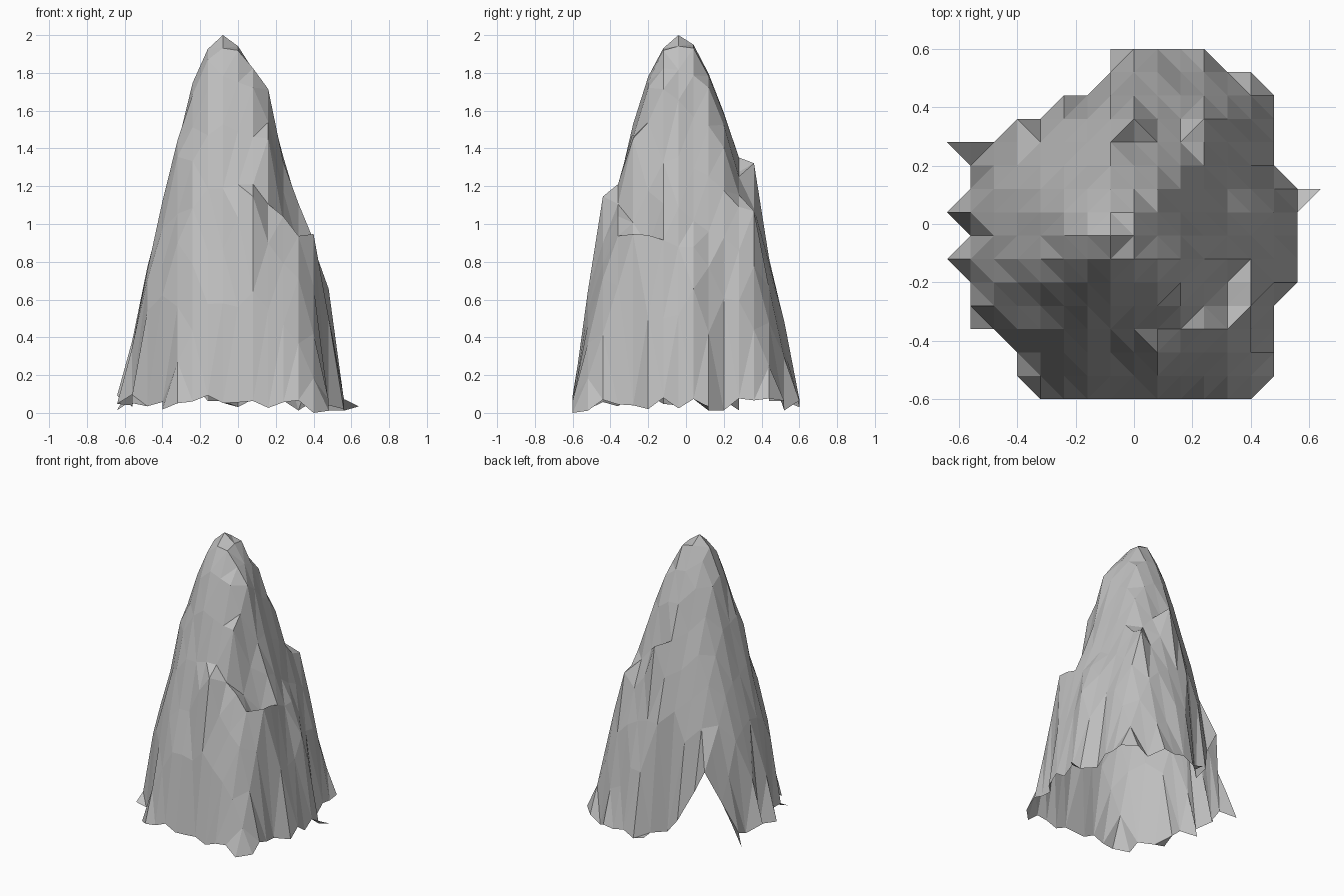
import bpy, bmesh, math, random

cube = bpy.data.objects.get("Cube")
if cube:
    bpy.data.objects.remove(cube)

random.seed(11)
STEP = 0.08
PEAK = (-0.08, -0.04)

# First and last grid column of the footprint, row by row from front to back
FIRST = [4, 3, 3, 1, 1, 1, 0, 1, 0, 1, 1, 0, 3, 5, 7, 7]
LAST = [13, 14, 14, 14, 14, 15, 15, 15, 15, 16, 14, 14, 14, 14, 13, 11]

# Footprint radius around the peak, in equal angular steps from +x
RADII = [.66, .66, .73, .68, .65, .54, .56, .54, .54, .55, .55, .59, .58, .61, .72, .67]

# Slope from summit to foot: fraction of the radius, height
SLOPE = [(0, 2), (.15, 1.93), (.3, 1.74), (.45, 1.43), (.6, 1.09),
         (.75, .77), (.88, .42), (1, .03), (2, 0)]

# Rocky shoulders and hollows: x, y, change of height
SHOULDERS = [(.4, -.28, .3), (.4, -.2, .18), (.4, -.12, .1), (.32, -.36, .12),
             (.32, -.22, -.2), (.24, -.28, -.18), (.16, -.28, .1),
             (.24, .36, .2), (.06, -.44, .32), (-.32, -.2, .11),
             (.16, -.12, .13), (.48, .04, .2), (0, .36, .25), (.03, .28, -.12)]

# Gap in the foot at the back: x, y, height of its top
GAP = (-.4, .36, .52)


def blend(a, b, f):
    return a + (b - a) * f


def radius(angle):
    k = angle / math.tau * len(RADII) % len(RADII)
    i = int(k)
    return blend(RADII[i % len(RADII)], RADII[(i + 1) % len(RADII)], k - i)


def slope(t):
    for (t0, h0), (t1, h1) in zip(SLOPE, SLOPE[1:]):
        if t <= t1:
            return blend(h0, h1, (t - t0) / (t1 - t0))
    return 0


def inside(i, j):
    return 0 <= j < len(FIRST) and FIRST[j] <= i <= LAST[j]


def on_rim(i, j):
    return not all(inside(i + a, j + b) for a, b in ((-1, 0), (1, 0), (0, -1), (0, 1)))


def height(x, y, rim):
    if rim:
        gap = GAP[2] - 2 * math.hypot(x - GAP[0], y - GAP[1])
        return max(gap, random.uniform(0.01, 0.1))
    dx, dy = x - PEAK[0], y - PEAK[1]
    t = math.hypot(dx, dy) / radius(math.atan2(dy, dx))
    z = slope(t) + random.uniform(-1, 1) * 0.06 * min(t, 0.8)
    for sx, sy, extra in SHOULDERS:
        z += extra * math.exp(-((x - sx) ** 2 + (y - sy) ** 2) / 0.004)
    return max(z, 0.1)


# Faceted rock sheet, open underneath
bm = bmesh.new()
grid = {}
for j in range(len(FIRST)):
    for i in range(FIRST[j], LAST[j] + 1):
        x, y = (i - 8) * STEP, (j - 7.5) * STEP
        grid[i, j] = bm.verts.new((x, y, height(x, y, on_rim(i, j))))
grid[LAST[0], 0].co.z = 0

for j in range(-1, len(FIRST)):
    for i in range(-1, 17):
        ring = [(i, j), (i + 1, j), (i + 1, j + 1), (i, j + 1)]
        q = [grid[c] for c in ring if c in grid]
        if len(q) == 4:
            # Split along the diagonal that keeps the ridges sharp
            if abs(q[0].co.z - q[2].co.z) > abs(q[1].co.z - q[3].co.z):
                q = q[1:] + q[:1]
            bm.faces.new((q[0], q[1], q[2]))
            bm.faces.new((q[0], q[2], q[3]))
        elif len(q) == 3:
            bm.faces.new(q)

mesh = bpy.data.meshes.new("rock_spire")
bm.to_mesh(mesh)
bm.free()

# Plain stone colour
stone = bpy.data.materials.new("stone_grey")
stone.use_nodes = True
grey = (0.52, 0.52, 0.52, 1)
stone.diffuse_color = grey
stone.node_tree.nodes["Principled BSDF"].inputs["Base Color"].default_value = grey
mesh.materials.append(stone)

rock = bpy.data.objects.new("rock_spire", mesh)
bpy.context.collection.objects.link(rock)
